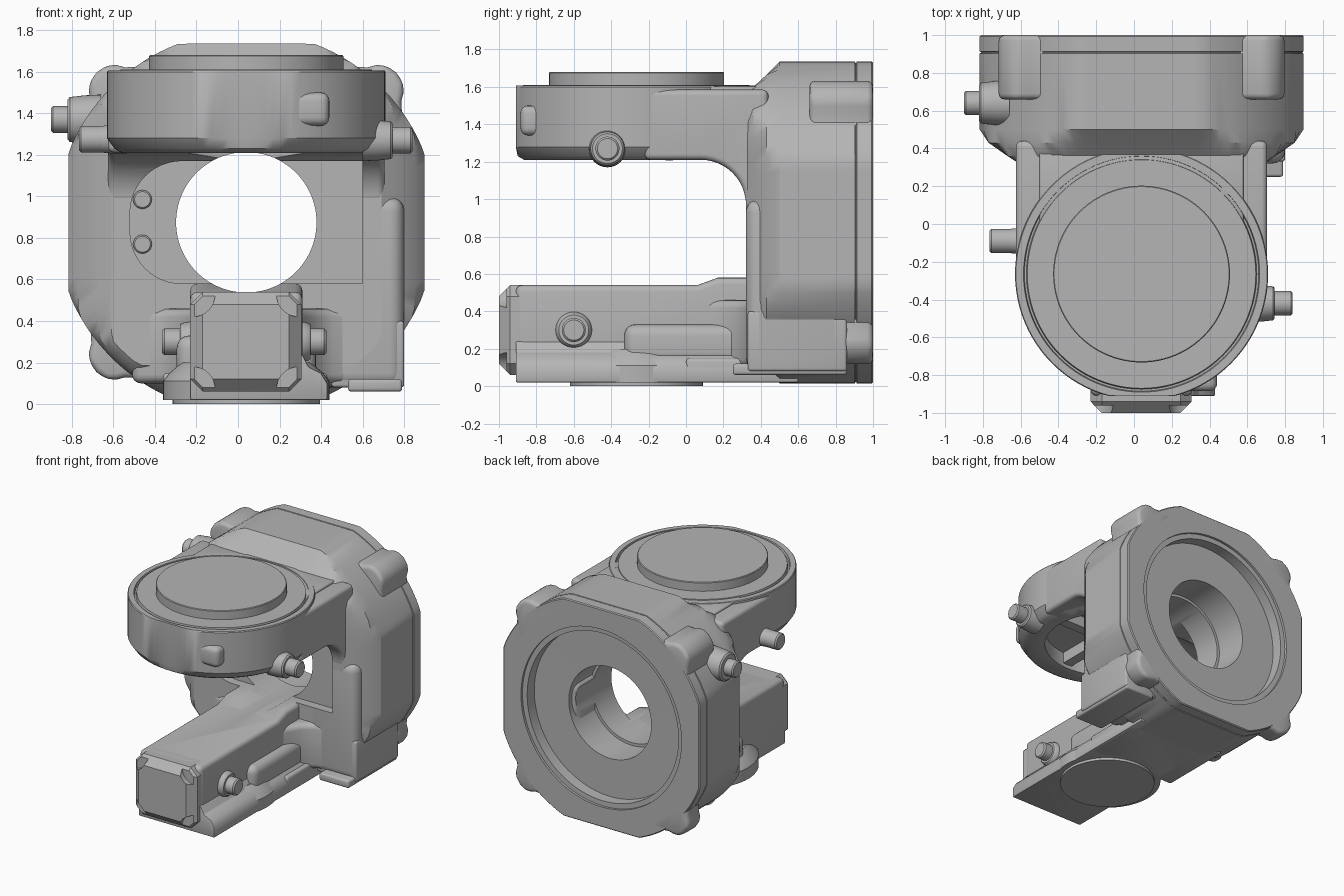
import bpy, bmesh, math
from math import sin, cos, pi

old = bpy.data.objects.get("Cube")
if old:
    bpy.data.objects.remove(old)

grey = bpy.data.materials.new("cast_grey")
grey.use_nodes = True
COLOUR = (0.46, 0.46, 0.46, 1)
grey.diffuse_color = COLOUR
grey.node_tree.nodes["Principled BSDF"].inputs["Base Color"].default_value = COLOUR

CX, CZ = 0.04, 0.875      # bore axis
DY = -0.265               # turntable axis
parts = []
cutters = []


def finish(name, bm, bevel=0.0, seg=3):
    bmesh.ops.recalc_face_normals(bm, faces=bm.faces)
    mesh = bpy.data.meshes.new(name)
    bm.to_mesh(mesh)
    bm.free()
    mesh.materials.append(grey)
    obj = bpy.data.objects.new(name, mesh)
    bpy.context.collection.objects.link(obj)
    if bevel:
        mod = obj.modifiers.new("edge", "BEVEL")
        mod.width, mod.segments, mod.limit_method = bevel, seg, "ANGLE"
        mod.angle_limit = math.radians(35)
    parts.append(obj)
    return obj


def place(axis, u, v, w):
    return {"x": (w, u, v), "y": (u, w, v), "z": (u, v, w)}[axis]


def loft(name, rings, bevel=0.0, seg=3):
    bm = bmesh.new()
    loops = [[bm.verts.new(p) for p in ring] for ring in rings]
    n = len(loops[0])
    for a, b in zip(loops, loops[1:]):
        for i in range(n):
            bm.faces.new((a[i], a[(i + 1) % n], b[(i + 1) % n], b[i]))
    bm.faces.new(loops[0])
    bm.faces.new(loops[-1])
    return finish(name, bm, bevel, seg)


def prism(name, axis, pts, a, b, bevel=0.0, seg=3):
    return loft(name, [[place(axis, u, v, w) for u, v in pts] for w in (a, b)], bevel, seg)


def box(name, x, y, z, bevel=0.0, seg=3):
    return prism(name, "z", [(x[0], y[0]), (x[1], y[0]), (x[1], y[1]), (x[0], y[1])], *z, bevel, seg)


def arc(u, v, r, a0, a1, n=12):
    return [(u + r * cos(math.radians(a0 + (a1 - a0) * i / n)),
             v + r * sin(math.radians(a0 + (a1 - a0) * i / n))) for i in range(n + 1)]


def turned(name, axis, u, v, profile, n=64):
    return loft(name, [[place(axis, u + r * cos(2 * pi * i / n), v + r * sin(2 * pi * i / n), w)
                        for i in range(n)] for r, w in profile])


def cut(targets, cutter):
    cutter.hide_render = True
    for obj in targets:
        mod = obj.modifiers.new("cut", "BOOLEAN")
        mod.operation, mod.solver, mod.object = "DIFFERENCE", "EXACT", cutter
    parts.remove(cutter)
    cutters.append(cutter)


# Main housing: round casting with four flats, tapering to the front
def outline(y, r, hx, hz, n=120):
    ring = []
    for i in range(n):
        c, s = cos(2 * pi * i / n), sin(2 * pi * i / n)
        k = min(r, hx / max(abs(c), 1e-6), hz / max(abs(s), 1e-6))
        ring.append((CX + k * c, y, CZ + k * s))
    return ring


full = (0.92, 0.857, 0.86)
housing = loft("housing", [outline(0.32, 0.86, 0.65, 0.69), outline(0.36, 0.90, 0.71, 0.725),
                           outline(0.43, 0.92, 0.81, 0.79), outline(0.50, *full),
                           outline(0.903, *full), outline(0.905, 0.912, 0.851, 0.854),
                           outline(0.911, 0.912, 0.851, 0.854), outline(0.913, *full),
                           outline(0.993, *full), outline(1.0, 0.913, 0.85, 0.853)])

# Mounting lugs on the diagonals
half = [(0.80, 0.26), (0.90, 0.16), (0.94, 0.115), (0.975, 0.095), (1.01, 0.06), (1.02, 0.0)]
lug_shape = half + [(r, -t) for r, t in reversed(half[:-1])]
for sx, side in ((-1, "right"), (1, "left")):
    for sz, level in ((-1, "lower"), (1, "upper")):
        d = math.sqrt(0.5)
        pts = [(CX + d * (sx * r - sz * t), CZ + d * (sz * r + sx * t)) for r, t in lug_shape]
        prism(f"{level}_{side}_lug", "y", pts, 0.66 if sz > 0 else 0.83, 1.0, 0.03)

# Side column with its foot
column = box("column", (0.36, 0.80), (0.32, 0.86), (0.08, 1.0), 0.07, 5)
box("column_base", (0.45, 0.80), (0.33, 0.86), (0.08, 0.40), 0.015)
box("column_foot", (0.53, 0.79), (0.25, 0.86), (0.06, 0.12), 0.015)

# Upper arm with a fillet under its root
under = arc(0.08, 0.97, 0.24, 90, 0)
upper_arm = prism("upper_arm", "x", [(-0.22, 1.585), (-0.22, 1.21)] + under +
                  [(0.44, 0.97), (0.44, 1.585)], CX - 0.665, CX + 0.665, 0.13, 6)
box("arm_top_plate", (-0.50, 0.58), (0.0, 0.40), (1.50, 1.603), 0.012)

# Turntable housing, raised disc and its flat front
turntable = turned("turntable", "z", CX, DY,
                   [(0.60, 1.21), (0.635, 1.23), (0.67, 1.28), (0.67, 1.60), (0.665, 1.607),
                    (0.625, 1.607), (0.62, 1.585), (0.61, 1.585), (0.605, 1.61), (0.50, 1.61)], 96)
for vert in turntable.data.vertices:
    vert.co.y = max(vert.co.y, -0.91)
turned("turntable_disc", "z", CX, DY, [(0.468, 1.60), (0.468, 1.675), (0.463, 1.68)], 96)
cut([turntable, upper_arm], turned("underside_cutter", "z", CX, DY, [(0.47, 1.17), (0.47, 1.33)]))
box("underside_rib_across", (CX - 0.48, CX + 0.48), (DY - 0.04, DY + 0.04), (1.24, 1.36))
box("underside_rib_along", (CX - 0.04, CX + 0.04), (DY - 0.48, DY + 0.48), (1.24, 1.36))
box("turntable_front_boss", (0.22, 0.44), (-0.885, -0.70), (1.34, 1.50), 0.04, 4)

# Lower arm, its base and end cap
lower_arm = prism("lower_arm", "x", [(-0.91, 0.06), (-0.91, 0.54), (0.06, 0.54), (0.17, 0.58),
                                     (0.50, 0.58), (0.50, 0.06)], -0.23, 0.31, 0.035, 4)
prism("arm_base", "y", [(-0.23, 0.02), (0.43, 0.02), (0.43, 0.10), (0.40, 0.15), (0.34, 0.18),
                        (0.31, 0.24), (-0.23, 0.24)], -0.91, 0.60, 0.008, 2)
turned("base_pad", "z", CX, DY, [(0.40, 0.02), (0.40, 0.11), (0.37, 0.15), (0.31, 0.20)])
box("base_root", (-0.36, 0.43), (0.0, 0.60), (0.02, 0.15), 0.02)
turned("base_disc", "z", CX, DY, [(0.355, 0.0), (0.355, 0.05)])
cap = box("end_cap", (-0.23, 0.305), (-1.0, -0.75), (0.06, 0.54), 0.06, 1)
for x in (-0.22, 0.295):
    for z in (0.07, 0.53):
        cut([cap], turned("cap_corner_cutter", "y", x, z, [(0.11, -1.1), (0.11, -0.96)], 32))
for s, side in ((-1, "right"), (1, "left")):
    xs = sorted((CX, CX + s * 0.335))
    box(f"{side}_arm_bulge", xs, (-0.33, 0.40), (0.12, 0.33), 0.06, 5)
    web = [(CX + s * u, v) for u, v in ((0.2, 0.0), (0.28, 0.14), (0.33, 0.24), (0.42, 0.31),
                                        (0.55, 0.34), (0.55, 0.45), (0.2, 0.45))]
    prism(f"{side}_arm_web", "z", web, 0.10, 0.46, 0.05, 4)

# Through bore, front pocket and rear recess
bore = turned("bore_cutter", "y", CX, CZ, [(0.338, -0.3), (0.338, 1.2)], 96)
cut([housing, column, upper_arm, lower_arm], bore)
pocket_shape = (arc(-0.27, 0.92, 0.25, 90, 180) + arc(-0.27, 0.83, 0.25, 180, 270) +
                [(0.60, 0.58), (0.60, 1.17)])
cut([housing, column, upper_arm], prism("pocket_cutter", "y", pocket_shape, 0.10, 0.39))
cut([housing], turned("recess_cutter", "y", CX, CZ,
                      [(0.36, 0.62), (0.36, 0.89), (0.66, 0.891), (0.66, 0.98), (0.70, 0.981),
                       (0.70, 1.1)], 96))
for z in (0.77, 0.985):
    turned("pocket_bolt", "y", -0.46, z, [(0.045, 0.41), (0.045, 0.365), (0.038, 0.358)], 32)


# Connector ports: flared boss and stub pointing sideways
def port(name, y, z, inner, shoulder, tip, flare=0.10):
    d = 0.01 if tip > inner else -0.01
    turned(name + "_boss", "x", y, z, [(flare, inner), (flare * 0.97, (inner + shoulder) / 2),
                                       (flare * 0.9, shoulder - d), (flare * 0.8, shoulder)], 40)
    turned(name + "_stub", "x", y, z, [(0.064, inner), (0.064, tip - d), (0.054, tip)], 40)


port("housing_port", 0.64, 1.37, -0.66, -0.82, -0.90, 0.12)
port("turntable_right_port", -0.09, 1.275, -0.54, -0.68, -0.765, 0.07)
port("turntable_left_port", -0.42, 1.27, 0.60, 0.745, 0.84)
port("arm_right_port", -0.10, 0.30, -0.19, -0.28, -0.365)
port("arm_left_port", -0.60, 0.30, 0.27, 0.35, 0.425)

# Apply modifiers, drop cutters and shade
for obj in parts:
    bpy.ops.object.select_all(action="DESELECT")
    obj.select_set(True)
    bpy.context.view_layer.objects.active = obj
    for mod in list(obj.modifiers):
        bpy.ops.object.modifier_apply(modifier=mod.name)
    bpy.ops.object.shade_smooth_by_angle(angle=math.radians(32))
for cutter in cutters:
    bpy.data.objects.remove(cutter)
